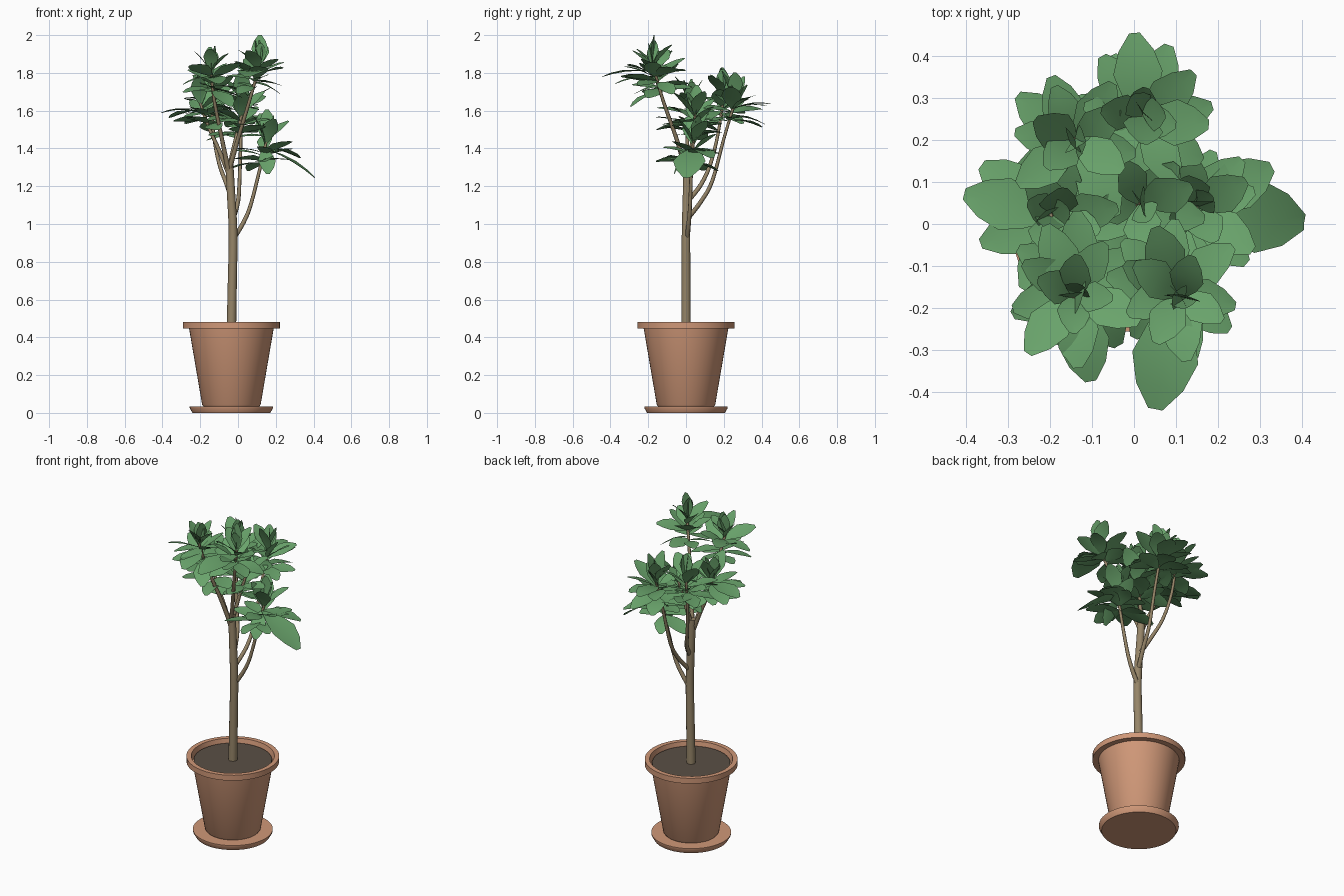
import bpy, bmesh, math, random
from mathutils import Vector

if "Cube" in bpy.data.objects:
    bpy.data.objects.remove(bpy.data.objects["Cube"])

random.seed(11)
CX = -0.035  # pot axis


def material(name, rgb):
    m = bpy.data.materials.new(name)
    lin = [((c / 255 + 0.055) / 1.055) ** 2.4 for c in rgb]
    m.diffuse_color = (*lin, 1)
    m.use_nodes = True
    m.node_tree.nodes["Principled BSDF"].inputs["Base Color"].default_value = m.diffuse_color
    return m


TERRACOTTA = material("terracotta", (208, 152, 120))
SOIL = material("soil", (90, 79, 69))
BARK = material("bark", (150, 133, 104))
LEAF = material("leaf_green", (105, 163, 107))


def finish(bm, name, mat, angle=35, closed=True):
    if closed:
        bmesh.ops.recalc_face_normals(bm, faces=bm.faces)
    me = bpy.data.meshes.new(name)
    bm.to_mesh(me)
    bm.free()
    me.materials.append(mat)
    ob = bpy.data.objects.new(name, me)
    bpy.context.collection.objects.link(ob)
    bpy.ops.object.select_all(action='DESELECT')
    ob.select_set(True)
    bpy.context.view_layer.objects.active = ob
    bpy.ops.object.shade_smooth_by_angle(angle=math.radians(angle))
    return ob


def bridge(bm, rings):
    n = len(rings[0])
    for a, b in zip(rings, rings[1:]):
        for i in range(n):
            j = (i + 1) % n
            bm.faces.new((a[i], a[j], b[j], b[i]))
    bm.faces.new(rings[0][::-1])
    bm.faces.new(rings[-1])


def lathe(name, profile, mat, n=48):
    bm = bmesh.new()
    rings = [[bm.verts.new((CX + r * math.cos(2 * math.pi * i / n),
                            r * math.sin(2 * math.pi * i / n), z)) for i in range(n)]
             for r, z in profile]
    bridge(bm, rings)
    return finish(bm, name, mat)


def spline(pts, steps=4):
    p = [Vector(q) for q in pts]
    p = [2 * p[0] - p[1]] + p + [2 * p[-1] - p[-2]]
    out = []
    for k in range(1, len(p) - 2):
        a, b, c, d = p[k - 1:k + 3]
        for s in range(steps):
            t = s / steps
            out.append(0.5 * (2 * b + (c - a) * t + (2 * a - 5 * b + 4 * c - d) * t * t
                              + (3 * b - a - 3 * c + d) * t ** 3))
    return out + [p[-2]]


def tube(name, pts, r0, r1, n=10):
    bm = bmesh.new()
    path = spline(pts)
    rings = []
    for k, c in enumerate(path):
        tan = (path[min(k + 1, len(path) - 1)] - path[max(k - 1, 0)]).normalized()
        u = Vector((0, 1, 0)).cross(tan).normalized()
        v = tan.cross(u)
        r = r0 + (r1 - r0) * k / (len(path) - 1)
        rings.append([bm.verts.new(c + r * (u * math.cos(2 * math.pi * i / n)
                                            + v * math.sin(2 * math.pi * i / n)))
                      for i in range(n)])
    bridge(bm, rings)
    return finish(bm, name, BARK, 50)


def leaf(bm, base, az, el, length, droop=30, roll=0):
    """One open-faced leaf, upper side is the normal side; angles in degrees."""
    az, el, droop, roll = map(math.radians, (az, el, droop, roll))
    out = Vector((math.cos(az), math.sin(az), 0))
    side0 = Vector((-math.sin(az), math.cos(az), 0))
    p, t0, rows = Vector(base), 0, []
    for t, w in ((0, .04), (.3, .2), (.55, .28), (.8, .2), (1, .06)):
        a = el - droop * t
        d = out * math.cos(a) + Vector((0, 0, math.sin(a)))
        p = p + d * (t - t0) * length
        t0 = t
        up = d.cross(side0)
        side = side0 * math.cos(roll) + up * math.sin(roll)
        lift = side.cross(d) * -0.1 * w * length
        rows.append([bm.verts.new(p + side * s * w * length + lift * abs(s)) for s in (-1, 0, 1)])
    for a, b in zip(rows, rows[1:]):
        for i in range(2):
            bm.faces.new((a[i], b[i], b[i + 1], a[i + 1]))


# Saucer, pot and soil
lathe("saucer", [(.206, 0), (.221, .026), (.221, .034)], TERRACOTTA)
lathe("pot", [(.148, .034), (.155, .044), (.224, .447), (.257, .447), (.257, .48),
              (.23, .48), (.222, .44)], TERRACOTTA)
lathe("soil", [(.216, .43), (.216, .457)], SOIL)

# Trunk
tube("trunk", [(-.035, 0, .44), (-.03, 0, .7), (-.026, 0, .95), (-.038, .005, 1.18),
               (-.047, .008, 1.34)], .025, .021, 14)

# Branches: path ending at the tip of each leaf cluster
branches = {
    "front_left": [(-.05, 0, 1.28), (-.085, -.05, 1.45), (-.125, -.12, 1.65), (-.145, -.175, 1.82)],
    "front_right": [(-.045, 0, 1.29), (0, -.05, 1.45), (.06, -.12, 1.65), (.115, -.175, 1.84)],
    "back_left": [(-.03, .01, 1.12), (-.06, .08, 1.21), (-.1, .13, 1.32), (-.13, .17, 1.48), (-.14, .2, 1.68)],
    "back": [(-.025, .01, 1.03), (0, .08, 1.12), (.008, .14, 1.23), (.015, .2, 1.45), (.02, .26, 1.65)],
    "left": [(-.05, 0, 1.27), (-.1, .005, 1.39), (-.15, .01, 1.5), (-.2, .02, 1.64)],
    "middle": [(-.045, .01, 1.3), (-.02, .03, 1.42), (.02, .05, 1.58)],
    "right": [(-.025, .005, .92), (.03, .015, 1.01), (.07, .022, 1.11), (.125, .03, 1.33), (.15, .04, 1.44)],
}

# Leaves that reach furthest: azimuth, elevation, length, droop
long_leaves = {
    "front_left": [(280, 5, .22, 25), (195, 0, .16, 25)],
    "front_right": [(259, 14, .285, 30), (80, 90, .16, 4)],
    "back": [(95, 25, .21, 30), (70, 20, .19, 25)],
    "left": [(166, 12, .226, 25), (145, 5, .22, 25)],
    "right": [(-7, -18, .31, 20), (28, 5, .22, 30), (280, -35, .17, 30)],
}

# Leaf whorls: count, drop below tip, elevation, shortest and longest leaf
whorls = [(7, .105, 8, .15, .2), (6, .06, 32, .15, .2), (4, .02, 60, .13, .18), (3, 0, 86, .11, .15)]

for name, path in branches.items():
    tube("branch_" + name, path, .013, .007, 8)
    tip = Vector(path[-1])
    stem = (tip - Vector(path[-2])).normalized()
    bm = bmesh.new()
    turn = random.uniform(0, 360)
    for count, drop, el, lo, hi in whorls:
        turn += 31
        for i in range(count):
            base = tip - stem * (drop + random.uniform(-.025, .025))
            leaf(bm, base, turn + 360 * i / count + random.uniform(-14, 14),
                 el + random.uniform(-16, 16), random.uniform(lo, hi),
                 random.uniform(12, 30) if el < 80 else 4, random.uniform(-18, 18))
    for az, el, length, droop in long_leaves.get(name, []):
        leaf(bm, tip - stem * .04 * (el < 80), az, el, length, droop)
    finish(bm, "leaves_" + name, LEAF, 40, closed=False)
